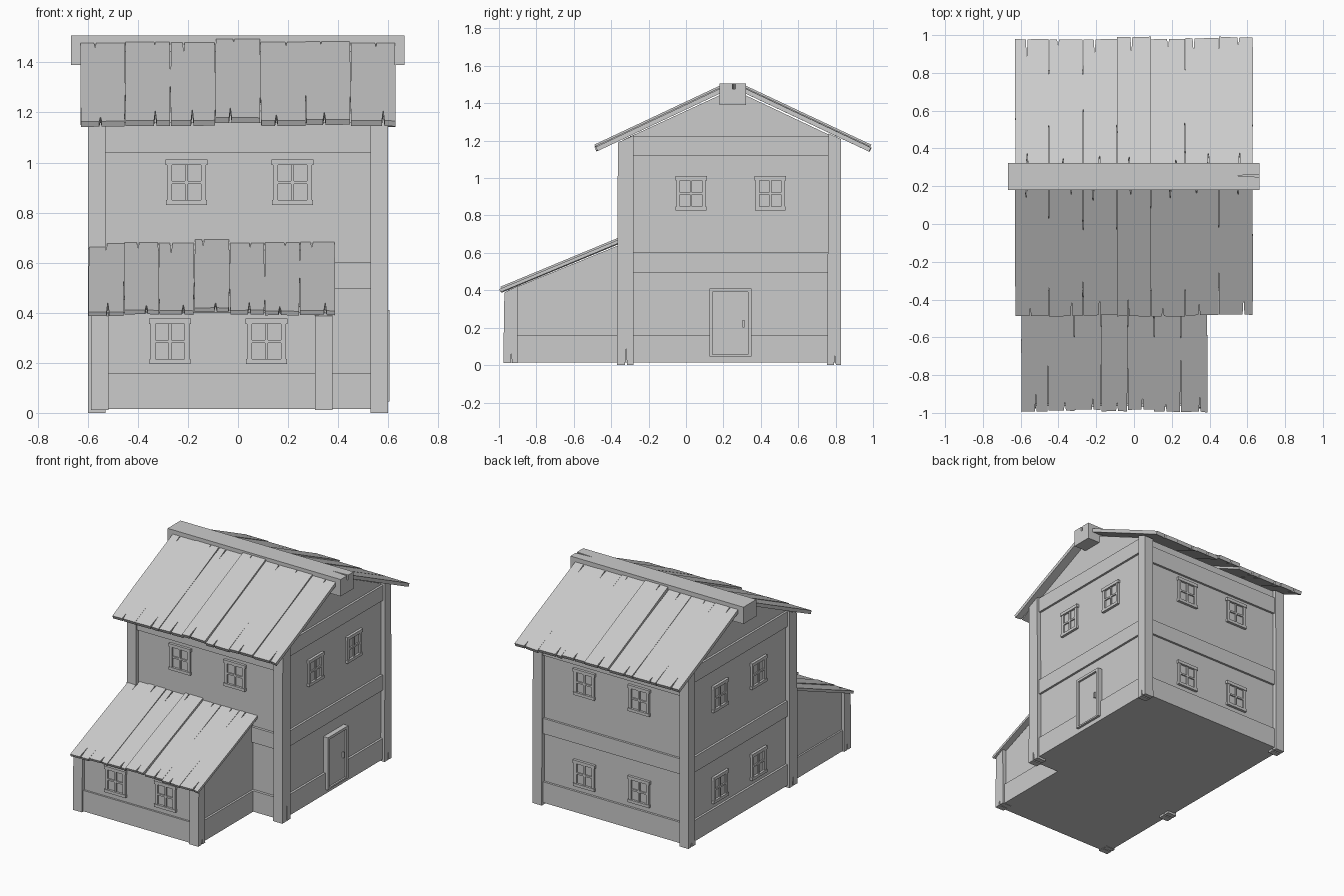
import bpy, bmesh, math, random
from mathutils import Matrix, Vector

if "Cube" in bpy.data.objects:
    bpy.data.objects.remove(bpy.data.objects["Cube"])

random.seed(4)
R, T = Matrix.Rotation, Matrix.Translation
YZX = Matrix(((0, 0, 1, 0), (1, 0, 0, 0), (0, 1, 0, 0), (0, 0, 0, 1)))  # profile in y,z; depth in x


def finish(name, bm, mat=Matrix()):
    bm.transform(mat)
    bmesh.ops.recalc_face_normals(bm, faces=bm.faces)
    me = bpy.data.meshes.new(name)
    bm.to_mesh(me)
    bm.free()
    ob = bpy.data.objects.new(name, me)
    bpy.context.collection.objects.link(ob)
    return ob


def prism(name, pts, a, b, mat=Matrix()):
    bm = bmesh.new()
    face = bm.faces.new([bm.verts.new((u, v, a)) for u, v in pts])
    ext = bmesh.ops.extrude_face_region(bm, geom=[face])
    bmesh.ops.translate(bm, vec=(0, 0, b - a),
                        verts=[g for g in ext['geom'] if isinstance(g, bmesh.types.BMVert)])
    return finish(name, bm, mat)


def boxes(name, specs, mat=Matrix()):
    """Each spec is (x0, x1, y0, y1, z0, z1)."""
    bm = bmesh.new()
    for x0, x1, y0, y1, z0, z1 in specs:
        m = T(((x0 + x1) / 2, (y0 + y1) / 2, (z0 + z1) / 2)) @ Matrix.Diagonal((x1 - x0, y1 - y0, z1 - z0, 1))
        bmesh.ops.create_cube(bm, size=1, matrix=m)
    return finish(name, bm, mat)


# Wall bodies
prism("main_walls", [(-.335, .015), (.8, .015), (.8, 1.215), (.25, 1.475), (-.335, 1.205)], -.57, .57, YZX)
prism("lean_to_walls", [(-.95, .015), (-.3, .015), (-.3, .665), (-.95, .4)], -.565, .35, YZX)


# Corner posts with a split at the foot
def post(name, x0, x1, y0, y1, foot, top0, top1, split):
    c = y0 + (y1 - y0) * .55
    prism(name, [(y0, foot), (c - .005, foot), (c, foot + split), (c + .005, foot), (y1, foot),
                 (y1 - .002, top1), (y0 + .006, top0)], x0, x1, YZX)


for side, xs in (("left", (-.6, -.53)), ("right", (.53, .6))):
    post("front_post_" + side, *xs, -.37, -.28, 0, 1.19, 1.228, .11)
    post("back_post_" + side, *xs, .755, .83, 0, 1.24, 1.208, .06)
for side, xs in (("left", (-.588, -.518)), ("right", (.308, .378))):
    post("lean_to_post_" + side, *xs, -.977, -.9, .012, .388, .422, .05)

# Horizontal beams
for label, z0, z1 in (("base", .015, .16), ("middle", .495, .602)):
    boxes(label + "_beams", [(-.585, -.5, -.3, .77, z0, z1), (.5, .585, -.3, .77, z0, z1),
                             (-.55, .55, -.353, -.29, z0, z1), (-.55, .55, .75, .815, z0, z1)])
boxes("top_beams", [(-.585, -.5, -.3, .77, 1.12, 1.225), (.5, .585, -.3, .77, 1.12, 1.225),
                    (-.55, .55, -.353, -.29, 1.04, 1.16), (-.55, .55, .75, .815, 1.04, 1.16)])
boxes("lean_to_base_beams", [(-.54, .33, -.963, -.92, .015, .16),
                             (-.576, -.5, -.93, -.33, .015, .16), (.3, .364, -.93, -.33, .015, .16)])


# Roof planks: uneven ends, split boards, narrow wedge gaps
def planks(name, x0, width, count, length, thick, mat):
    j = random.uniform
    for i in range(count):
        a, b = x0 + i * width, x0 + (i + 1) * width
        lo, hi = j(-.008, .008), length + j(-.008, .008)
        n, m = a + width * j(.25, .75), a + width * j(.25, .75)
        cut_lo, cut_hi = j(.04, .11), j(.04, .11)
        pts = [(a + j(0, .004), lo), (n - .005, lo + .002), (n, lo + cut_lo), (n + .005, lo + .002),
               (b - j(0, .004), lo + j(-.004, .004)), (b, length * j(.3, .6)),
               (b - j(0, .004), hi), (m + .005, hi), (m, hi - cut_hi), (m - .005, hi),
               (a + j(0, .004), hi), (a, length * j(.3, .6))]
        lift = .012 if i == count // 2 else j(-.003, .003)
        prism(f"{name}_{i + 1}", pts, lift - thick, lift, mat)


slope = T((0, -.485, 1.168)) @ R(math.atan(.47), 4, 'X')
flip = T((0, .25, 0)) @ R(math.pi, 4, 'Z') @ T((0, -.25, 0))
planks("front_roof_plank", -.63, .18, 7, .755, .024, slope)
planks("back_roof_plank", -.63, .18, 7, .755, .024, flip @ slope)
planks("lean_to_roof_plank", -.597, .1407, 7, .715, .018, T((0, -.988, .408)) @ R(math.atan(.415), 4, 'X'))

# Ridge beam with a crack in its right end
ridge = boxes("ridge_beam", [(-.668, .665, .18, .322, 1.39, 1.507)])
crack = prism("ridge_crack_cutter", [(.54, .256), (.69, .247), (.69, .265)], 1.475, 1.54)
crack.hide_render = True
crack.hide_set(True)
cut = ridge.modifiers.new("crack", 'BOOLEAN')
cut.operation, cut.object = 'DIFFERENCE', crack


# Windows: local x along the wall, -y outward
def window(name, pos, turn):
    w, h, f = .078, .09, .02
    parts = [(-w, -w + f, -.014, .01, -h, h), (w - f, w, -.014, .01, -h, h),
             (-w - .006, w + .006, -.018, .01, h - f, h + .002),
             (-w - .004, w + .004, -.018, .01, -h, -h + f),
             (-.006, .006, -.012, .01, -h, h), (-w, w, -.012, .01, -.006, .006),
             (-w + .01, w - .01, -.003, .01, -h + .01, h - .01)]
    boxes(name, parts, T(pos) @ R(math.radians(turn), 4, 'Z'))


for i, x in enumerate((-.205, .217), 1):
    window(f"front_upper_window_{i}", (x, -.335, .92), 0)
    window(f"back_upper_window_{i}", (x, .8, .92), 180)
    window(f"back_lower_window_{i}", (x, .8, .285), 180)
for i, x in enumerate((-.272, .113), 1):
    window(f"lean_to_window_{i}", (x, -.95, .285), 0)
for i, y in enumerate((.027, .45), 1):
    window(f"right_window_{i}", (.57, y, .918), 90)
    window(f"left_upper_window_{i}", (-.57, y, .918), -90)
    window(f"left_lower_window_{i}", (-.57, y, .285), -90)

# Door in the right wall
boxes("door_frame", [(.55, .605, .125, .143, .045, .41), (.55, .605, .332, .35, .045, .41),
                     (.55, .605, .125, .35, .392, .41), (.55, .602, .125, .35, .045, .056)])
boxes("door_leaf", [(.55, .59, .14, .335, .05, .395)])
boxes("door_handle", [(.585, .603, .303, .313, .2, .24)])
